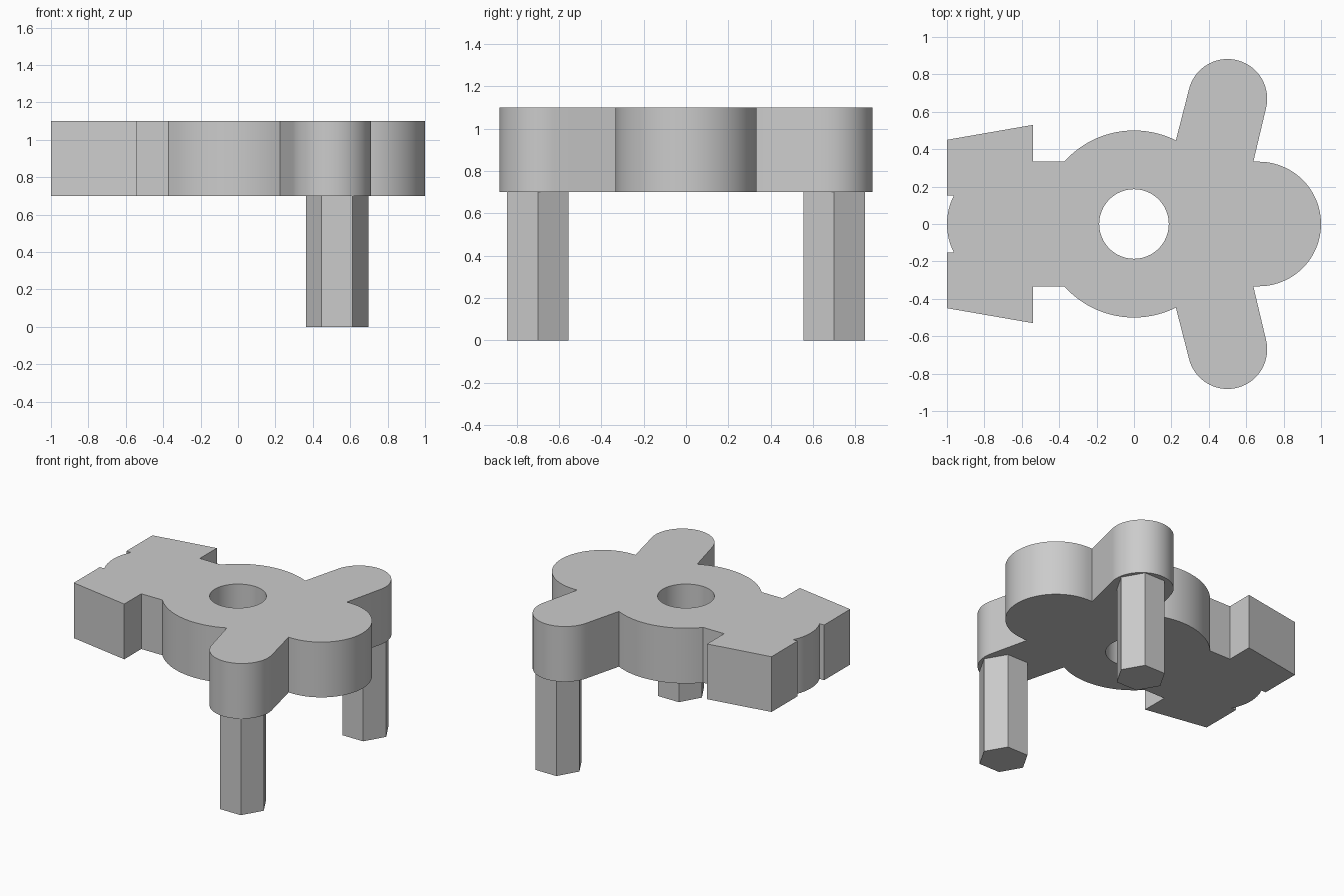
import bpy
import bmesh
from math import cos, sin, radians, tau

cube = bpy.data.objects.get("Cube")
if cube:
    bpy.data.objects.remove(cube, do_unlink=True)

PLATE_BOTTOM, PLATE_TOP = 0.70, 1.10

grey = bpy.data.materials.new("plain grey")
grey.use_nodes = True
grey.diffuse_color = (0.6, 0.6, 0.6, 1)
grey.node_tree.nodes["Principled BSDF"].inputs["Base Color"].default_value = (0.6, 0.6, 0.6, 1)


def arc(cx, cy, r, start, end, steps):
    """Points along a circular arc, angles in degrees."""
    angles = [radians(start + (end - start) * i / steps) for i in range(steps + 1)]
    return [(cx + r * cos(a), cy + r * sin(a)) for a in angles]


def finish(name, bm):
    bmesh.ops.recalc_face_normals(bm, faces=bm.faces)
    mesh = bpy.data.meshes.new(name)
    bm.to_mesh(mesh)
    bm.free()
    mesh.materials.append(grey)
    obj = bpy.data.objects.new(name, mesh)
    bpy.context.collection.objects.link(obj)
    bpy.ops.object.select_all(action="DESELECT")
    obj.select_set(True)
    bpy.context.view_layer.objects.active = obj
    bpy.ops.object.shade_smooth_by_angle(angle=radians(30))
    return obj


def extrude_outline(name, loops, bottom, top):
    """Fill closed loops (outer edge and holes) and extrude them upward."""
    bm = bmesh.new()
    for loop in loops:
        verts = [bm.verts.new((x, y, bottom)) for x, y in loop]
        for i, v in enumerate(verts):
            bm.edges.new((v, verts[i - 1]))
    bmesh.ops.triangle_fill(bm, edges=bm.edges[:], use_beauty=True)
    result = bmesh.ops.extrude_face_region(bm, geom=bm.faces[:], use_keep_orig=True)
    raised = [g for g in result["geom"] if isinstance(g, bmesh.types.BMVert)]
    bmesh.ops.translate(bm, verts=raised, vec=(0, 0, top - bottom))
    return finish(name, bm)


# Back half of the plate outline, from the left end round to the nose
half = arc(-0.667, 0, 0.333, 180, 153, 8)                  # rounded end stub
half += [(-1, 0.152), (-1, 0.45), (-0.54, 0.53), (-0.54, 0.335)]
half += arc(0, 0, 0.5, 138, 63.4, 24)                      # round body
half += arc(0.5, 0.67, 0.212, 166, -14, 40)                # side arm
half += [(0.638, 0.333)]
half += arc(0.667, 0, 0.333, 90, 0, 24)                    # nose
outline = half + [(x, -y) for x, y in half[-2:0:-1]]
hole = arc(0, 0, 0.186, 0, 360, 64)[:-1]
extrude_outline("plate", [outline, hole], PLATE_BOTTOM, PLATE_TOP)

# Two hexagonal legs under the side arms
for name, side in (("front_leg", -1), ("back_leg", 1)):
    hexagon = [(0.53 + 0.167 * cos(tau * i / 6), side * 0.7 + 0.167 * sin(tau * i / 6))
               for i in range(6)]
    extrude_outline(name, [hexagon], 0, PLATE_BOTTOM)
